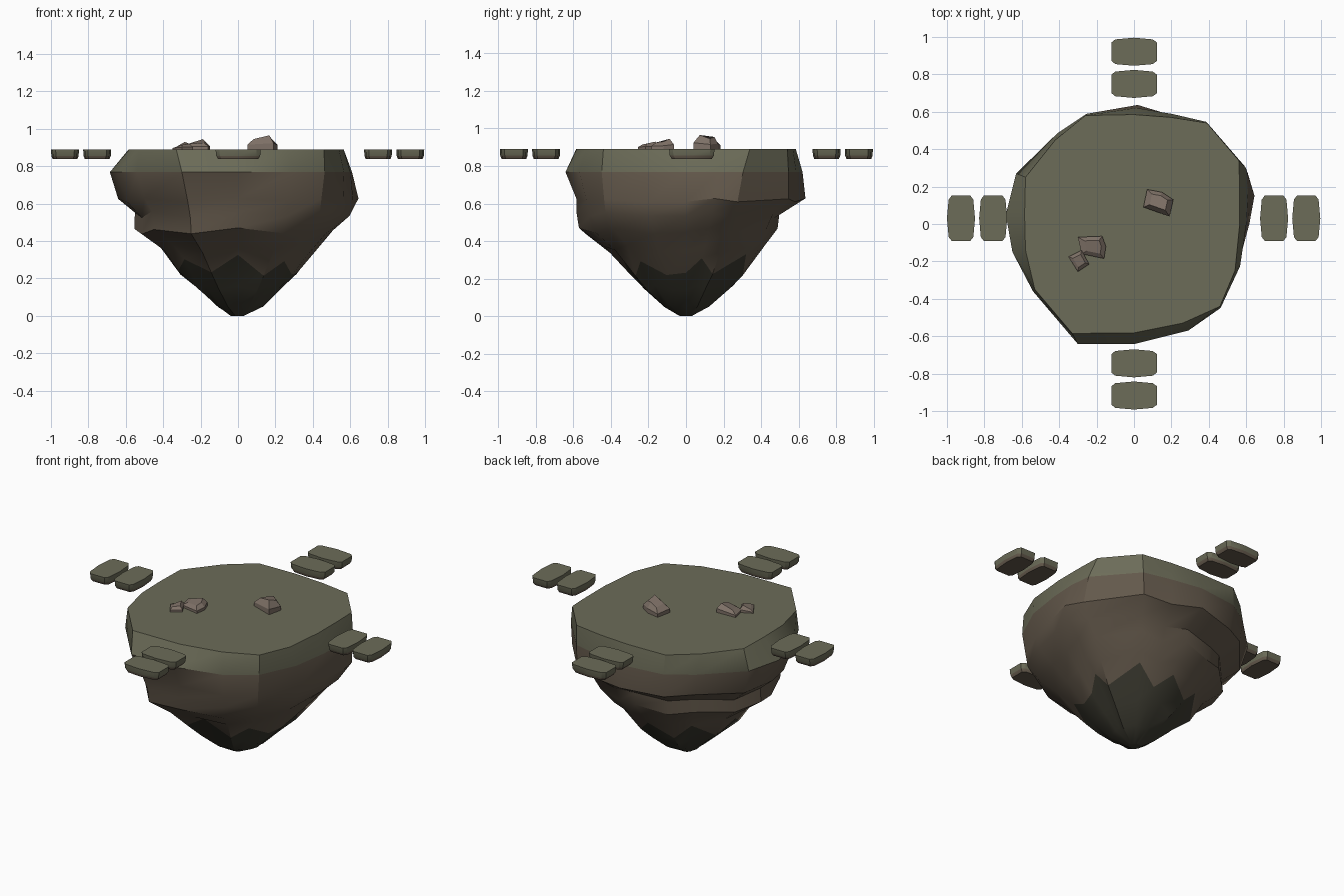
import bpy, math, random
from mathutils import Vector

if "Cube" in bpy.data.objects:
    bpy.data.objects.remove(bpy.data.objects["Cube"])

random.seed(4)


def material(name, rgb):
    m = bpy.data.materials.new(name)
    m.diffuse_color = (*rgb, 1)
    m.use_nodes = True
    m.node_tree.nodes["Principled BSDF"].inputs["Base Color"].default_value = m.diffuse_color
    return m


GRASS = material("moss", (0.150, 0.150, 0.098))
EARTH = material("earth", (0.125, 0.098, 0.070))
DARK = material("dark_rock", (0.045, 0.043, 0.030))
STONE = material("pebble", (0.21, 0.165, 0.135))


def loft(name, rings, mats, bands, angle=30):
    """Skin closed rings (bottom to top) and cap both ends; bands give material per strip."""
    n = len(rings[0])
    verts = [tuple(p) for r in rings for p in r]
    faces, idx = [tuple(reversed(range(n)))], [bands[0]]
    for k in range(len(rings) - 1):
        for i in range(n):
            j = (i + 1) % n
            faces.append((k * n + i, k * n + j, (k + 1) * n + j, (k + 1) * n + i))
            idx.append(bands[k])
    faces.append(tuple(range(len(verts) - n, len(verts))))
    idx.append(bands[-1])
    me = bpy.data.meshes.new(name)
    me.from_pydata(verts, [], faces)
    for m in mats:
        me.materials.append(m)
    for p, m in zip(me.polygons, idx):
        p.material_index = m
    ob = bpy.data.objects.new(name, me)
    bpy.context.collection.objects.link(ob)
    bpy.ops.object.select_all(action='DESELECT')
    ob.select_set(True)
    bpy.context.view_layer.objects.active = ob
    if angle:
        bpy.ops.object.shade_smooth_by_angle(angle=math.radians(angle))
    return ob


# Floating island: plateau outline and widest outline, counter-clockwise from +x
TOP = [(.565, 0), (.565, .2), (.56, .34), (.39, .54), (.2, .57), (0, .585), (-.26, .58), (-.42, .45),
       (-.58, .25), (-.585, .05), (-.58, -.14), (-.53, -.35), (-.33, -.585), (0, -.582),
       (.26, -.53), (.46, -.44), (.54, -.25)]
WIDE = [(.625, 0), (.64, .15), (.62, .28), (.385, .55), (.21, .6), (.02, .645), (-.25, .595), (-.41, .485),
        (-.63, .27), (-.685, .05), (-.65, -.15), (-.54, -.36), (-.3, -.642), (0, -.642),
        (.29, -.57), (.465, -.455), (.585, -.21)]
REACH = (.635, .645, .68, .643)

# Lower levels: height and radius toward +x, +y, -x, -y
LEVELS = [(0, .03, .03, .04, .03), (.055, .14, .13, .11, .12), (.15, .23, .25, .21, .23),
          (.27, .34, .35, .35, .32), (.36, .43, .41, .41, .43), (.455, .51, .48, .545, .56),
          (.54, .61, .49, .54, .575), (.62, .635, .63, .63, .58)]


def level_ring(z, radii, jag):
    ring = []
    for i, (x, y) in enumerate(WIDE):
        a = (math.atan2(y, x) / (math.pi / 2)) % 4
        q, t = int(a) % 4, a - int(a)
        k = (1 - t) * radii[q] / REACH[q] + t * radii[(q + 1) % 4] / REACH[(q + 1) % 4]
        dz = jag * (1 if i % 2 else -1) + random.uniform(-jag, jag) * .5
        k *= 1 + 1.3 * dz
        ring.append((x * k, y * k, z + dz))
    return ring


JAG = [0, .005, .012, .04, .015, .012, .012, .01]
rings = [level_ring(lv[0], lv[1:], j) for lv, j in zip(LEVELS, JAG)]
shoulder = []
for (x, y), (tx, ty) in zip(WIDE, TOP):
    t = 0 if x + y * .6 < 0 else .4
    shoulder.append((x + (tx - x) * t, y + (ty - y) * t, .768))
rings += [shoulder, [(x, y, .89) for x, y in TOP]]
loft("floating_island", rings, [DARK, EARTH, GRASS], [0, 0, 0, 1, 1, 1, 1, 1, 2])

# Stepping stones: two on each of the four sides
SLAB = [(.122, -.05), (.122, .05), (.1, .066), (0, .075), (-.1, .066),
        (-.12, .05), (-.12, -.05), (-.1, -.066), (0, -.075), (.1, -.066)]


def stepping_stone(name, cx, cy, turned):
    out = []
    for z, s in ((.838, .88), (.855, .97), (.89, 1)):
        r = [Vector((x * s, y * s, z)) for x, y in SLAB]
        if turned:
            r = [Vector((-p.y, p.x, p.z)) for p in r]
        out.append([p + Vector((cx, cy, 0)) for p in r])
    loft(name, out, [EARTH, GRASS], [0, 1])


for i, d in enumerate((.749, .921)):
    stepping_stone(f"stone_right_{i}", d, .03, True)
    stepping_stone(f"stone_left_{i}", -d - .004, .03, True)
    stepping_stone(f"stone_back_{i}", 0, d, False)
    stepping_stone(f"stone_front_{i}", 0, -d + .004, False)


# Loose rocks on the plateau: footprint corners with their own top heights
def rock(name, corners):
    cx = sum(c[0] for c in corners) / len(corners)
    cy = sum(c[1] for c in corners) / len(corners)
    low = [(x, y, .888) for x, y, h in corners]
    mid = [(x, y, .89 + (h - .89) * .45) for x, y, h in corners]
    top = [(cx + (x - cx) * .6, cy + (y - cy) * .6, h) for x, y, h in corners]
    loft(name, [low, mid, top], [STONE], [0, 0], 0)


rock("rock_large", [(.05, .09, .945), (.19, .04, .965), (.21, .13, .945), (.15, .17, .955), (.07, .185, .935)])
rock("rock_medium", [(-.28, -.16, .92), (-.16, -.185, .925), (-.15, -.12, .93), (-.17, -.065, .945),
                     (-.3, -.07, .92)])
rock("rock_small", [(-.35, -.175, .905), (-.3, -.255, .915), (-.24, -.215, .92), (-.28, -.14, .93)])
